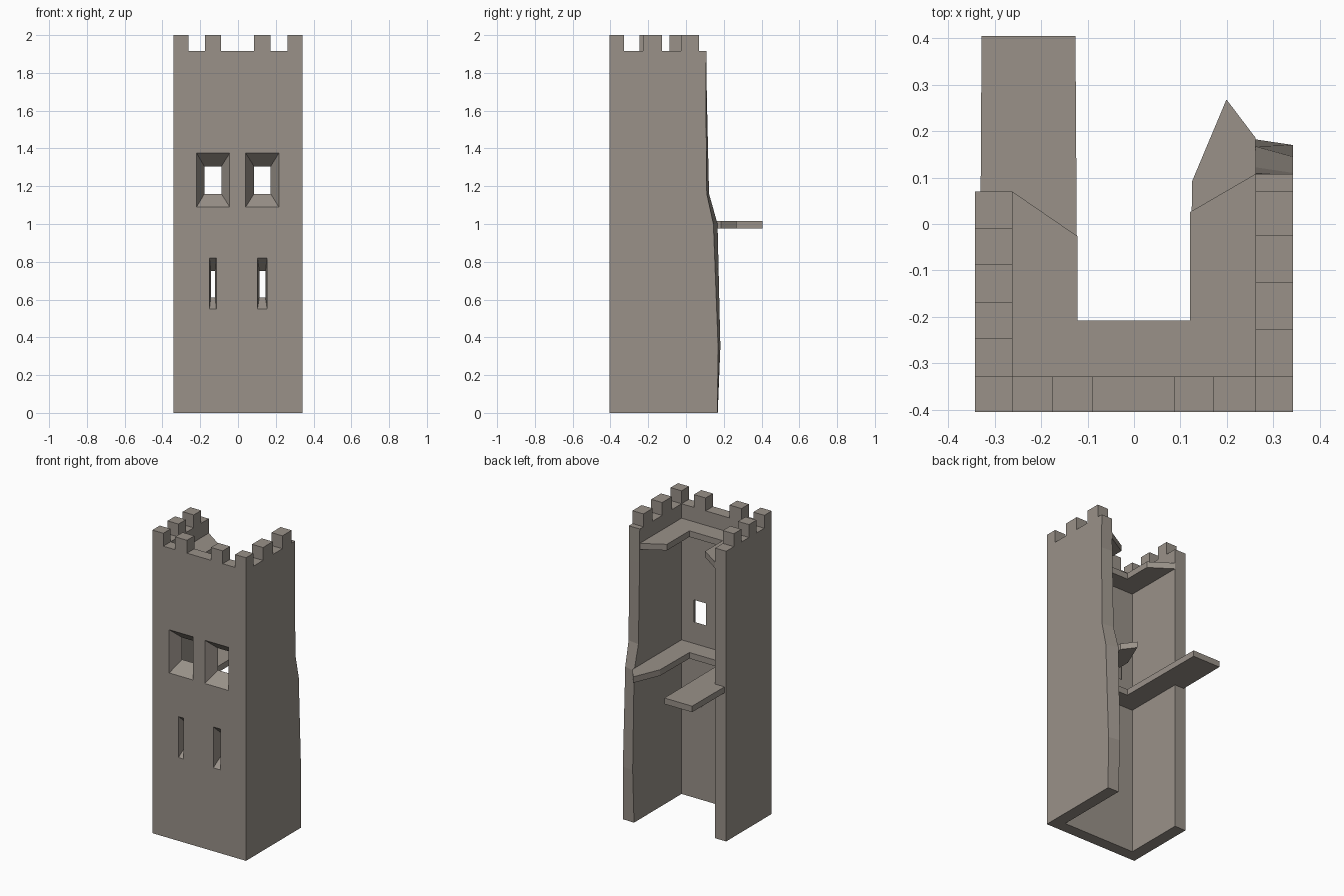
import bpy, bmesh

if "Cube" in bpy.data.objects:
    bpy.data.objects.remove(bpy.data.objects["Cube"])

stone = bpy.data.materials.new("warm grey stone")
stone.diffuse_color = (0.32, 0.285, 0.25, 1)
stone.use_nodes = True
stone.node_tree.nodes["Principled BSDF"].inputs["Base Color"].default_value = stone.diffuse_color

# Plan dimensions: outer half width, inner half width, front planes
XO, XI, YF, YI = 0.342, 0.262, -0.405, -0.328
Z_WALK, Z_TOP = 1.915, 2.0
LEFT_END, RIGHT_END = 0.07, 0.108


def loft(name, rings):
    """Closed solid skinned through rings of equal point count."""
    bm = bmesh.new()
    loops = [[bm.verts.new(p) for p in ring] for ring in rings]
    n = len(loops[0])
    for a, b in zip(loops, loops[1:]):
        for i in range(n):
            j = (i + 1) % n
            bm.faces.new((a[i], a[j], b[j], b[i]))
    bm.faces.new(loops[0][::-1])
    bm.faces.new(loops[-1])
    bmesh.ops.recalc_face_normals(bm, faces=bm.faces)
    mesh = bpy.data.meshes.new(name)
    bm.to_mesh(mesh)
    bm.free()
    mesh.materials.append(stone)
    obj = bpy.data.objects.new(name, mesh)
    bpy.context.collection.objects.link(obj)
    return obj


def slab(name, outline, z0, z1):
    return loft(name, [[(x, y, z) for x, y in outline] for z in (z0, z1)])


def box(name, x0, x1, y0, y1, z0, z1):
    return slab(name, [(x0, y0), (x1, y0), (x1, y1), (x0, y1)], z0, z1)


# Three-sided wall: right wall has a broken back edge (z, outer y, inner y)
levels = [(0, 0.166, 0.168), (0.35, 0.17, 0.182), (1.0, 0.145, 0.167),
          (1.16, 0.11, 0.122), (1.69, 0.105, 0.11), (Z_WALK, RIGHT_END, RIGHT_END)]
walls = loft("tower_walls", [
    [(-XO, YF, z), (XO, YF, z), (XO, yo, z), (XI, yi, z),
     (XI, YI, z), (-XI, YI, z), (-XI, LEFT_END, z), (-XO, LEFT_END, z)]
    for z, yo, yi in levels])

# Splayed windows: outer and inner openings as (x0, x1, z0, z1)
windows = [
    ((-0.219, -0.044, 1.09, 1.375), (-0.178, -0.088, 1.16, 1.305)),
    ((0.041, 0.216, 1.09, 1.375), (0.085, 0.173, 1.16, 1.305)),
    ((-0.151, -0.115, 0.55, 0.82), (-0.144, -0.121, 0.612, 0.75)),
    ((0.103, 0.154, 0.55, 0.82), (0.113, 0.145, 0.612, 0.75)),
]


def opening(r, y):
    x0, x1, z0, z1 = r
    return [(x0, y, z0), (x1, y, z0), (x1, y, z1), (x0, y, z1)]


for i, (outer, inner) in enumerate(windows):
    cutter = loft("window_cutter_%d" % i, [
        opening(outer, YF - 0.05), opening(outer, YF),
        opening(inner, YI), opening(inner, YI + 0.05)])
    cutter.hide_render = True
    mod = walls.modifiers.new("window", 'BOOLEAN')
    mod.operation, mod.solver, mod.object = 'DIFFERENCE', 'EXACT', cutter
    bpy.context.view_layer.objects.active = walls
    bpy.ops.object.modifier_apply(modifier=mod.name)
    bpy.data.objects.remove(cutter)

# Merlons along the front, left and right parapets
for x0, x1 in [(-XO, -XI), (-0.175, -0.089), (0.086, 0.172), (XI, XO)]:
    box("front_merlon", x0, x1, YF, YI, Z_WALK, Z_TOP)
for y0, y1 in [(-0.246, -0.168), (-0.088, -0.01)]:
    box("left_merlon", -XO, -XI, y0, y1, Z_WALK, Z_TOP)
for y0, y1 in [(-0.228, -0.126), (-0.026, 0.07)]:
    box("right_merlon", XI, XO, y0, y1, Z_WALK, Z_TOP)

# Broken upper floor
slab("upper_floor", [
    (-XI, YI), (XI, YI), (XI, RIGHT_END), (0.121, 0.026), (0.121, -0.208),
    (-0.122, -0.208), (-0.122, -0.026), (-XI, LEFT_END)], 1.78, 1.82)

# Broken middle floor with the long ledge sticking out at the back
slab("middle_floor", [
    (-XI, YI), (XI, YI), (XI, 0.185), (0.199, 0.268), (0.125, 0.092),
    (0.121, -0.208), (-0.122, -0.208), (-0.126, 0.405), (-0.328, 0.405),
    (-0.33, LEFT_END), (-XI, LEFT_END)], 0.977, 1.017)
